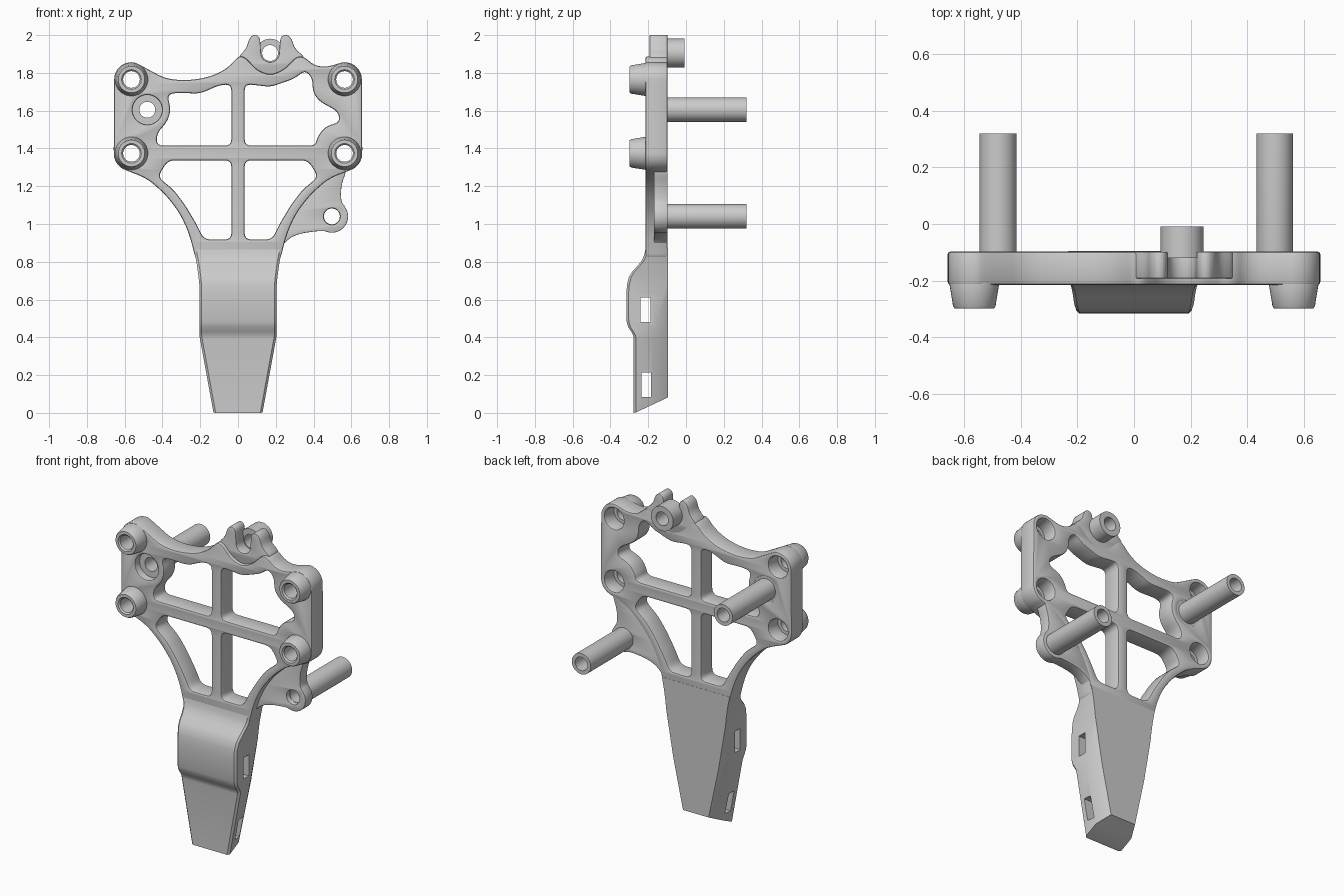
import bpy, bmesh, math
from mathutils import Vector

if "Cube" in bpy.data.objects:
    bpy.data.objects.remove(bpy.data.objects["Cube"])

BACK = -0.097   # back face of the plate


def finish(ob, angle=35):
    bm = bmesh.new()
    bm.from_mesh(ob.data)
    bmesh.ops.remove_doubles(bm, verts=bm.verts, dist=0.0002)
    bmesh.ops.recalc_face_normals(bm, faces=bm.faces)
    bm.to_mesh(ob.data)
    bm.free()
    bpy.ops.object.select_all(action='DESELECT')
    ob.select_set(True)
    bpy.context.view_layer.objects.active = ob
    bpy.ops.object.shade_smooth_by_angle(angle=math.radians(angle))
    return ob


def arc(cx, cz, r, a0, a1, n=8):
    return [(cx + r * math.cos(math.radians(a0 + (a1 - a0) * i / n)),
             cz + r * math.sin(math.radians(a0 + (a1 - a0) * i / n))) for i in range(n + 1)]


def circle(cx, cz, r):
    return arc(cx, cz, r, 0, 360, 40)[:-1]


def mirror(pts):
    return [(-x, z) for x, z in reversed(pts)]


def rounded(pts, r, steps=4):
    """Round every corner of a closed outline."""
    pts = [Vector(p) for p in pts]
    out = []
    for i, p in enumerate(pts):
        a, b = pts[i - 1] - p, pts[(i + 1) % len(pts)] - p
        p0 = p + a.normalized() * min(r, a.length * 0.49)
        p1 = p + b.normalized() * min(r, b.length * 0.49)
        for k in range(steps + 1):
            t = k / steps
            out.append(p0 * (1 - t) ** 2 + p * 2 * t * (1 - t) + p1 * t * t)
    return out


def slab(name, loops, y0, y1, bevel=0.01):
    """Flat plate with openings, drawn in x/z and thick in y."""
    cu = bpy.data.curves.new(name, 'CURVE')
    cu.dimensions = '2D'
    cu.fill_mode = 'BOTH'
    cu.bevel_depth = bevel
    cu.bevel_resolution = 1
    cu.offset = -bevel
    cu.extrude = (y1 - y0) / 2 - bevel
    for loop in loops:
        sp = cu.splines.new('POLY')
        sp.points.add(len(loop) - 1)
        for q, p in zip(sp.points, loop):
            q.co = (p[0], p[1], 0, 1)
        sp.use_cyclic_u = True
    ob = bpy.data.objects.new(name, cu)
    bpy.context.collection.objects.link(ob)
    ob.location.y = (y0 + y1) / 2
    ob.rotation_euler.x = math.pi / 2
    bpy.ops.object.select_all(action='DESELECT')
    ob.select_set(True)
    bpy.context.view_layer.objects.active = ob
    bpy.ops.object.convert(target='MESH')
    return finish(bpy.context.view_layer.objects.active)


def mesh_object(name, verts, faces):
    me = bpy.data.meshes.new(name)
    me.from_pydata(verts, [], faces)
    ob = bpy.data.objects.new(name, me)
    bpy.context.collection.objects.link(ob)
    return finish(ob)


def tube(name, x, z, profile, n=40):
    """Revolve a closed (radius, y) profile about the y axis."""
    m = len(profile)
    verts = [(x + r * math.cos(2 * math.pi * i / n), y, z + r * math.sin(2 * math.pi * i / n))
             for i in range(n) for r, y in profile]
    faces = [(i * m + j, i * m + (j + 1) % m,
              (i + 1) % n * m + (j + 1) % m, (i + 1) % n * m + j)
             for i in range(n) for j in range(m)]
    return mesh_object(name, verts, faces)


# Plate outline: lower flank, corner lobes, scalloped top edge
flank = [(.222, .80), (.24, .88), (.265, .965), (.31, 1.06), (.385, 1.157), (.48, 1.24)]
BX, BZ = .564, (1.374, 1.765)
right = flank + arc(BX, BZ[0], .094, -75, 0) + arc(BX, BZ[1], .092, 0, 100)
left = arc(-BX, BZ[1], .092, 75, 180) + arc(-BX, BZ[0], .094, 180, 255) + mirror(flank)
top = [(.47, 1.83), (.40, 1.84), (.35, 1.887), (.31, 1.885), (.28, 1.855), (.24, 1.815),
       (.17, 1.787), (.10, 1.815), (.06, 1.86), (.03, 1.887), (0, 1.887), (-.05, 1.83),
       (-.12, 1.79), (-.20, 1.768), (-.29, 1.76), (-.385, 1.77), (-.46, 1.81)]

# Four window openings
low = [(.035, 1.337), (.035, .918), (.18, .918), (.22, 1.0), (.28, 1.10), (.34, 1.18),
       (.425, 1.25), (.37, 1.337)]
up_left = [(-.035, 1.74), (-.035, 1.415), (-.43, 1.415), (-.43, 1.48), (-.375, 1.54),
           (-.355, 1.605), (-.375, 1.685), (-.32, 1.695), (-.2, 1.69), (-.10, 1.735)]
up_right = [(.035, 1.74), (.035, 1.415), (.41, 1.415), (.42, 1.46), (.46, 1.515), (.54, 1.54),
            (.53, 1.595), (.43, 1.65), (.395, 1.70), (.395, 1.77), (.355, 1.815), (.30, 1.77),
            (.17, 1.725), (.10, 1.735)]
P1, P2, P3 = (-.48, 1.605), (.497, 1.04), (.17, 1.905)   # post centres

loops = [rounded(right + top + left, .05)]
loops += [rounded(w, .035) for w in (low, mirror(low), up_left, up_right)]
loops += [circle(s * BX, z, .065) for s in (-1, 1) for z in BZ] + [circle(*P1, .078)]
slab("frame_plate", loops, -.215, BACK)

# Tapered corner bosses
for s, side in ((-1, "left"), (1, "right")):
    for z, lvl in zip(BZ, ("lower", "upper")):
        tube(f"{lvl}_{side}_boss", s * BX, z,
             [(.044, -.19), (.044, -.29), (.052, -.298), (.070, -.298), (.075, -.29), (.088, -.21), (.084, -.19)])

# Hollow rear posts
tube("left_post", *P1, [(.042, -.17), (.084, -.17), (.084, BACK - .004), (.065, BACK - .004),
                        (.065, .32), (.042, .32)])
tube("right_post", *P2, [(.042, -.14), (.06, -.14), (.065, -.11), (.065, .32), (.042, .32)])
tube("top_post", *P3, [(.042, -.12), (.076, -.12), (.076, -.008), (.042, -.008)])

# Thin side lug carrying the right post
lug = [(.22, .87), (.27, .925), (.33, .95), (.40, .96)] + arc(*P2, .087, -120, 40) + \
      [(.545, 1.12), (.545, 1.20), (.58, 1.30), (.50, 1.30), (.47, 1.25), (.36, 1.14),
       (.29, 1.04), (.24, .93)]
slab("side_lug", [rounded(lug, .04), circle(*P2, .044)], -.17, BACK - .001, .004)

# Forked top tab
fork = [(0, 1.83), (.17, 1.755), (.34, 1.835), (.355, 1.882), (.30, 1.93), (.283, 1.985),
        (.255, 2.006), (.224, 1.99)] + arc(P3[0], P3[1], .048, 0, -180, 12) + \
       [(.116, 1.99), (.088, 2.006), (.06, 1.985), (.045, 1.93), (0, 1.882)]
slab("top_fork", [rounded(fork, .025)], -.193, BACK - .001, .005)

# Handle: lofted sections (height, half width, front y)
rows = [(0, .13, -.277), (.395, .202, -.277), (.41, .204, -.279), (.43, .205, -.29),
        (.455, .205, -.306), (.485, .205, -.315), (.63, .205, -.316), (.68, .205, -.312),
        (.72, .209, -.302), (.75, .213, -.283), (.78, .217, -.255), (.81, .222, -.232),
        (.84, .228, -.22), (.87, .234, -.214)]
verts = []
for i, (z, w, yf) in enumerate(rows):
    chamfer = max(.001, min(.082, .082 * (.69 - z) / .28))
    wb = min(w - .001, .088 + max(0, z) * .171)
    half = [(w - .012, yf), (w, yf + .012), (w, BACK - chamfer), (wb, BACK + .001)]
    for x, y in half + [(-x, y) for x, y in reversed(half)]:
        verts.append((x, y, max(0, y + .27) * .47 if i == 0 else z))
m, k = 8, len(rows)
faces = [(i * m + j, i * m + (j + 1) % m, (i + 1) * m + (j + 1) % m, (i + 1) * m + j)
         for i in range(k - 1) for j in range(m)]
faces += [(0, 1, 6, 7), (1, 2, 5, 6), (2, 3, 4, 5), tuple(range((k - 1) * m, k * m))]
handle = mesh_object("handle", verts, faces)

# Strap slots through the handle
for z0, z1, y0, y1 in ((.48, .612, -.24, -.187), (.085, .215, -.235, -.185)):
    bpy.ops.mesh.primitive_cube_add(size=1, location=(0, (y0 + y1) / 2, (z0 + z1) / 2))
    cutter = bpy.context.object
    cutter.name = "slot_cutter"
    cutter.hide_render = True
    cutter.scale = (1, y1 - y0, z1 - z0)
    mod = handle.modifiers.new("slot", 'BOOLEAN')
    mod.operation = 'DIFFERENCE'
    mod.solver = 'EXACT'
    mod.object = cutter
    bpy.context.view_layer.objects.active = handle
    # keep the slot ahead of the smoothing modifier, if any
    bpy.ops.object.modifier_apply(modifier=mod.name)
    bpy.data.objects.remove(cutter)
